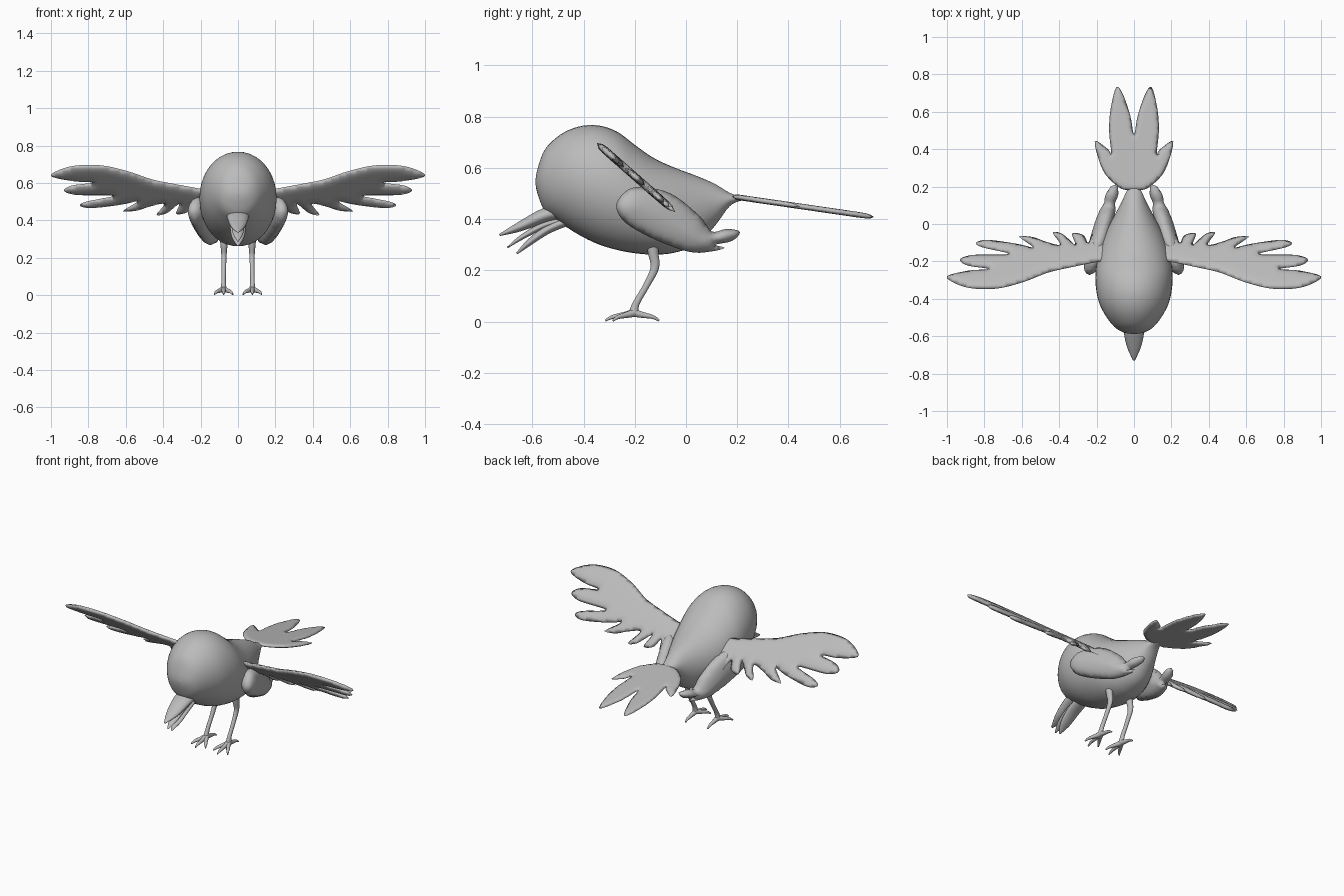
import bpy, bmesh, math
from mathutils import Vector, geometry

if "Cube" in bpy.data.objects:
    bpy.data.objects.remove(bpy.data.objects["Cube"])

grey = bpy.data.materials.new("plain_grey")
grey.diffuse_color = (0.5, 0.5, 0.5, 1)
grey.use_nodes = True
grey.node_tree.nodes["Principled BSDF"].inputs["Base Color"].default_value = grey.diffuse_color


def finish(name, bm, mirror=False):
    """Turn a bmesh into a smooth, named object."""
    bmesh.ops.recalc_face_normals(bm, faces=bm.faces)
    me = bpy.data.meshes.new(name)
    bm.to_mesh(me)
    bm.free()
    me.materials.append(grey)
    ob = bpy.data.objects.new(name, me)
    bpy.context.collection.objects.link(ob)
    for p in me.polygons:
        p.use_smooth = True
    if mirror:
        ob.modifiers.new("mirror", 'MIRROR').use_mirror_merge = False
    return ob


def spline(pts, steps, closed=False):
    """Catmull-Rom curve through tuples of any size."""
    pts = [Vector(p) for p in pts]
    n, out = len(pts), []
    get = lambda i: pts[i % n] if closed else pts[max(0, min(n - 1, i))]
    for i in range(n if closed else n - 1):
        a, b, c, d = (get(i + k) for k in (-1, 0, 1, 2))
        for s in range(steps):
            t = s / steps
            out.append(0.5 * (2 * b + (c - a) * t + (2 * a - 5 * b + 4 * c - d) * t * t
                              + (3 * b - a - 3 * c + d) * t ** 3))
    return out if closed else out + [pts[-1]]


def skin(bm, rings):
    """Join rings of points into a closed tube."""
    rings = [[bm.verts.new(p) for p in r] for r in rings]
    n = len(rings[0])
    for a, b in zip(rings, rings[1:]):
        for i in range(n):
            j = (i + 1) % n
            bm.faces.new((a[i], a[j], b[j], b[i]))
    bm.faces.new(rings[0])
    bm.faces.new(rings[-1])


def tube(bm, rows, steps=5, sides=14):
    """Rows are x, y, z, half width, half thickness."""
    rows = spline(rows, steps)
    rings = []
    for k, r in enumerate(rows):
        p = Vector(r[:3])
        t = (Vector(rows[min(k + 1, len(rows) - 1)][:3]) - Vector(rows[max(k - 1, 0)][:3])).normalized()
        side = (Vector((1, 0, 0)) - t * t.x).normalized()
        up = side.cross(t)
        rings.append([p + side * r[3] * math.cos(a) + up * r[4] * math.sin(a)
                      for a in (2 * math.pi * i / sides for i in range(sides))])
    skin(bm, rings)


def pillow(name, outline, place, height, round_r, step=0.016, mirror=False):
    """Inflate a flat outline; place(u, v, h) puts each point in space."""
    edge = spline(outline, 5, True)
    n = len(edge)
    segs = [(edge[i], edge[(i + 1) % n]) for i in range(n)]

    def dist(p):
        best = 9
        for a, b in segs:
            ab = b - a
            t = max(0, min(1, (p - a).dot(ab) / max(ab.length_squared, 1e-12)))
            best = min(best, (a + ab * t - p).length)
        return best

    us, vs = [p.x for p in edge], [p.y for p in edge]
    pts = list(edge)
    for i in range(int((max(us) - min(us)) / step) + 1):
        for j in range(int((max(vs) - min(vs)) / step) + 1):
            p = Vector((min(us) + (i + 0.5 * (j % 2)) * step, min(vs) + j * step))
            if dist(p) > step * 0.35:
                pts.append(p)
    res = geometry.delaunay_2d_cdt(pts, [], [list(range(n))], 1, 1e-6)
    bm = bmesh.new()
    hs = []
    for p in res[0]:
        k = 1 - min(dist(p) / round_r, 1)
        hs.append(height * math.sqrt(max(0, 1 - k * k)))
    for sgn in (1, -1):
        vv = [bm.verts.new(place(p.x, p.y, sgn * h)) for p, h in zip(res[0], hs)]
        for f in res[2]:
            bm.faces.new([vv[i] for i in f])
    bmesh.ops.remove_doubles(bm, verts=bm.verts, dist=1e-5)
    return finish(name, bm, mirror)


# Body: rows of y, top z, bottom z, half width
body_rows = [(-.588, .547, .543, .002), (-.58, .595, .50, .055), (-.55, .673, .43, .105),
             (-.49, .73, .385, .152), (-.42, .761, .34, .187), (-.345, .766, .303, .203),
             (-.27, .742, .28, .206), (-.20, .69, .267, .198), (-.13, .641, .262, .183),
             (-.05, .603, .268, .153), (.04, .569, .30, .108), (.11, .539, .37, .07),
             (.17, .503, .45, .042), (.215, .488, .472, .02), (.25, .482, .478, .002)]
bm = bmesh.new()
skin(bm, [[(r[3] * math.cos(a), r[0], (r[1] + r[2]) / 2 + (r[1] - r[2]) / 2 * math.sin(a))
           for a in (math.tau * i / 40 for i in range(40))] for r in spline(body_rows, 4)])
finish("body", bm)

# Open beak with a tongue
for name, rows in {
    "upper_beak": [(0, -.46, .435, .06, .03), (0, -.55, .415, .058, .029),
                   (0, -.65, .37, .04, .019), (0, -.728, .338, .006, .004)],
    "tongue": [(0, -.46, .40, .03, .014), (0, -.55, .378, .034, .014),
               (0, -.64, .33, .027, .01), (0, -.697, .289, .005, .003)],
    "lower_beak": [(0, -.46, .395, .042, .02), (0, -.54, .36, .042, .018),
                   (0, -.61, .31, .033, .013), (0, -.66, .266, .006, .004)],
}.items():
    bm = bmesh.new()
    tube(bm, rows)
    finish(name, bm)

# Spread wings: feathered outline in x, y lying on a tilted plane
wing = [(.13, -.12), (.15, -.19), (.21, -.205), (.33, -.23), (.46, -.26), (.59, -.31), (.73, -.345),
        (.86, -.345), (.95, -.32), (1, -.28), (.89, -.25), (.78, -.24),
        (.89, -.222), (.93, -.19), (.86, -.165), (.67, -.16),
        (.81, -.125), (.845, -.10), (.78, -.085), (.62, -.107), (.54, -.125),
        (.60, -.08), (.61, -.065), (.54, -.07), (.47, -.095), (.395, -.11),
        (.435, -.045), (.38, -.055), (.315, -.11), (.33, -.05), (.27, -.06),
        (.245, -.10), (.22, -.05), (.19, -.07)]
pillow("spread_wing", wing,
       lambda u, v, h: (u, v + .66 * h, .69 - .88 * (v + .34) + .75 * h), .015, .04, mirror=True)

# Folded wings on the flanks: outline in y, z
fold = [(-.272, .45), (-.24, .505), (-.18, .525), (-.06, .50), (.055, .41), (.10, .352), (.16, .362),
        (.21, .35), (.18, .315), (.115, .30), (.15, .288), (.10, .274), (.015, .272),
        (-.12, .32), (-.235, .385)]
pillow("folded_wing", fold,
       lambda u, v, h: (.19 - .28 * (u + .1) + h, u, v), .052, .10, mirror=True)

# Tail fan: right half outline, mirrored
half = [(.03, .18), (.085, .20), (.165, .285), (.21, .44), (.14, .40), (.122, .378),
        (.133, .50), (.125, .615), (.095, .73), (.06, .695), (.02, .58)]
tail = half + [(0, .48)] + [(-x, y) for x, y in reversed(half)]
pillow("tail", tail, lambda u, v, h: (u, v, .49 - .145 * (v - .17) + h), .011, .03)

# Legs and toes
bm = bmesh.new()
tube(bm, [(.075, -.13, .32, .024, .026), (.075, -.128, .27, .019, .021), (.075, -.122, .21, .014, .017),
          (.076, -.155, .14, .012, .013), (.077, -.195, .07, .012, .014), (.077, -.205, .03, .017, .02)])
finish("leg", bm, True)
for name, dx, tip in (("middle_toe", 0, -.315), ("outer_toe", .05, -.285),
                      ("inner_toe", -.05, -.285), ("back_toe", 0, -.105)):
    bm = bmesh.new()
    at = lambda k: (.077 + dx * k, -.203 + (tip + .203) * k)
    tube(bm, [(*at(0), .034, .016, .016), (*at(.35), .026, .012, .012),
              (*at(.75), .018, .009, .008), (*at(1), .004, .003, .004)])
    finish(name, bm, True)
